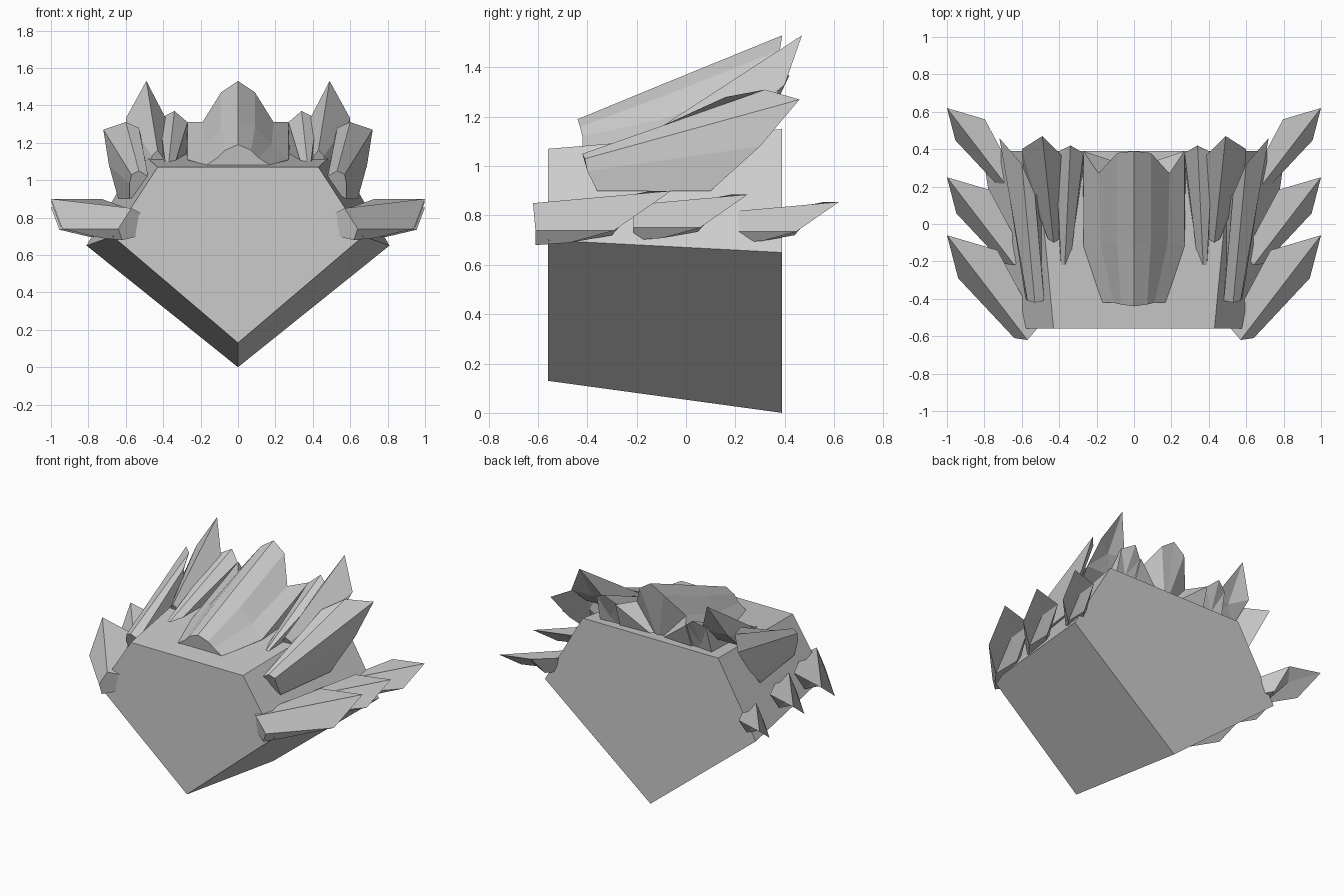
import bpy
import bmesh
from mathutils import Vector

old = bpy.data.objects.get("Cube")
if old:
    bpy.data.objects.remove(old, do_unlink=True)

# One stone colour for everything
stone = bpy.data.materials.new("grey_stone")
stone.use_nodes = True
stone.diffuse_color = (0.6, 0.6, 0.6, 1)
shader = next(n for n in stone.node_tree.nodes if n.type == 'BSDF_PRINCIPLED')
shader.inputs["Base Color"].default_value = stone.diffuse_color


def symmetric(half):
    """Complete a ring from its +x half."""
    return half + [(-x, y, z) for x, y, z in reversed(half) if x > 0]


def loft(name, rings, hub=None, side=1):
    """Skin the rings; close the back flat, or as a fan around a hub point."""
    bm = bmesh.new()

    def add(p):
        return bm.verts.new((p[0] * side, p[1], p[2]))

    loops = [[add(p) for p in ring] for ring in rings]
    count = len(loops[0])
    for a, b in zip(loops, loops[1:]):
        for i in range(count):
            j = (i + 1) % count
            bm.faces.new((a[i], a[j], b[j], b[i]))
    bm.faces.new(loops[0])
    if hub:
        centre = add(hub)
        for i in range(count):
            bm.faces.new((loops[-1][i], loops[-1][(i + 1) % count], centre))
    else:
        bm.faces.new(loops[-1])
    bmesh.ops.recalc_face_normals(bm, faces=bm.faces)
    mesh = bpy.data.meshes.new(name)
    bm.to_mesh(mesh)
    bm.free()
    mesh.materials.append(stone)
    obj = bpy.data.objects.new(name, mesh)
    bpy.context.collection.objects.link(obj)
    return obj


def pair(name, rings, hub):
    """Build the same part on the left and the right."""
    for prefix, side in (("left_", 1), ("right_", -1)):
        loft(prefix + name, rings, hub, side)


# Five-sided wedge body, larger at the back
loft("body", [
    symmetric([(.43, -.56, 1.07), (.67, -.56, .70), (0, -.56, .13)]),
    symmetric([(.52, .39, 1.15), (.81, .39, .65), (0, .39, 0)]),
])

# Central crest rising to a jagged back edge
loft("centre_crest", [
    symmetric([(0, -.44, 1.19), (.07, -.43, 1.16), (.11, -.42, 1.12),
               (.17, -.42, 1.08), (.17, -.4, .98)]),
    symmetric([(0, -.1, 1.33), (.09, -.1, 1.28), (.18, -.1, 1.19),
               (.27, -.12, 1.11), (.27, -.1, 1)]),
    symmetric([(0, .39, 1.53), (.09, .38, 1.47), (.19, .27, 1.31),
               (.27, .39, 1.31), (.28, .3, 1.05)]),
], hub=(0, .3, 1.1))

# Small shard beside the crest
pair("small_shard", [
    [(.34, -.2, 1.08), (.37, -.22, 1.1), (.39, -.22, 1.1),
     (.4, -.2, 1.05), (.34, -.2, 1.03)],
    [(.27, .38, 1.31), (.34, .42, 1.37), (.42, .38, 1.33),
     (.43, .32, 1.1), (.27, .3, 1.1)],
], hub=(.35, .33, 1.18))

# Tall pointed shard
pair("tall_shard", [
    [(.43, -.1, 1.16), (.46, -.08, 1.13), (.47, -.05, 1.05),
     (.41, -.05, 1.05), (.4, -.08, 1.12)],
    [(.49, .47, 1.53), (.6, .4, 1.33), (.59, .25, 1.2),
     (.42, .25, 1.2), (.37, .35, 1.3)],
], hub=(.49, .33, 1.29))

# Broad shoulder shard with a split back edge
pair("shoulder_shard", [
    [(.57, -.41, 1.03), (.58, -.4, .98), (.58, -.36, .9),
     (.48, -.37, .95), (.48, -.41, 1.02), (.53, -.42, 1.05)],
    [(.72, .46, 1.27), (.69, .3, 1.08), (.64, .1, .9),
     (.45, .1, .95), (.53, .16, 1.28), (.6, .32, 1.31)],
], hub=(.6, .2, 1.12))

# Three side spikes, each shrunk towards its own tip
tip = Vector((1, -.06, .9))
front = [(.57, -.62, .85), (.64, -.61, .74), (.62, -.61, .68),
         (.53, -.55, .7), (.51, -.55, .82)]
back = [tip, (.94, -.29, .74), (.73, -.47, .69),
        (.7, -.3, .72), (.73, -.14, .9)]
for label, new_tip, size in (("front", tip, 1),
                             ("middle", Vector((1, .25, .885)), .84),
                             ("rear", Vector((1, .62, .855)), .75)):
    def place(p):
        return new_tip + (Vector(p) - tip) * size

    pair(label + "_side_spike",
         [[place(p) for p in front], [place(p) for p in back]],
         place((.8, -.24, .82)))
